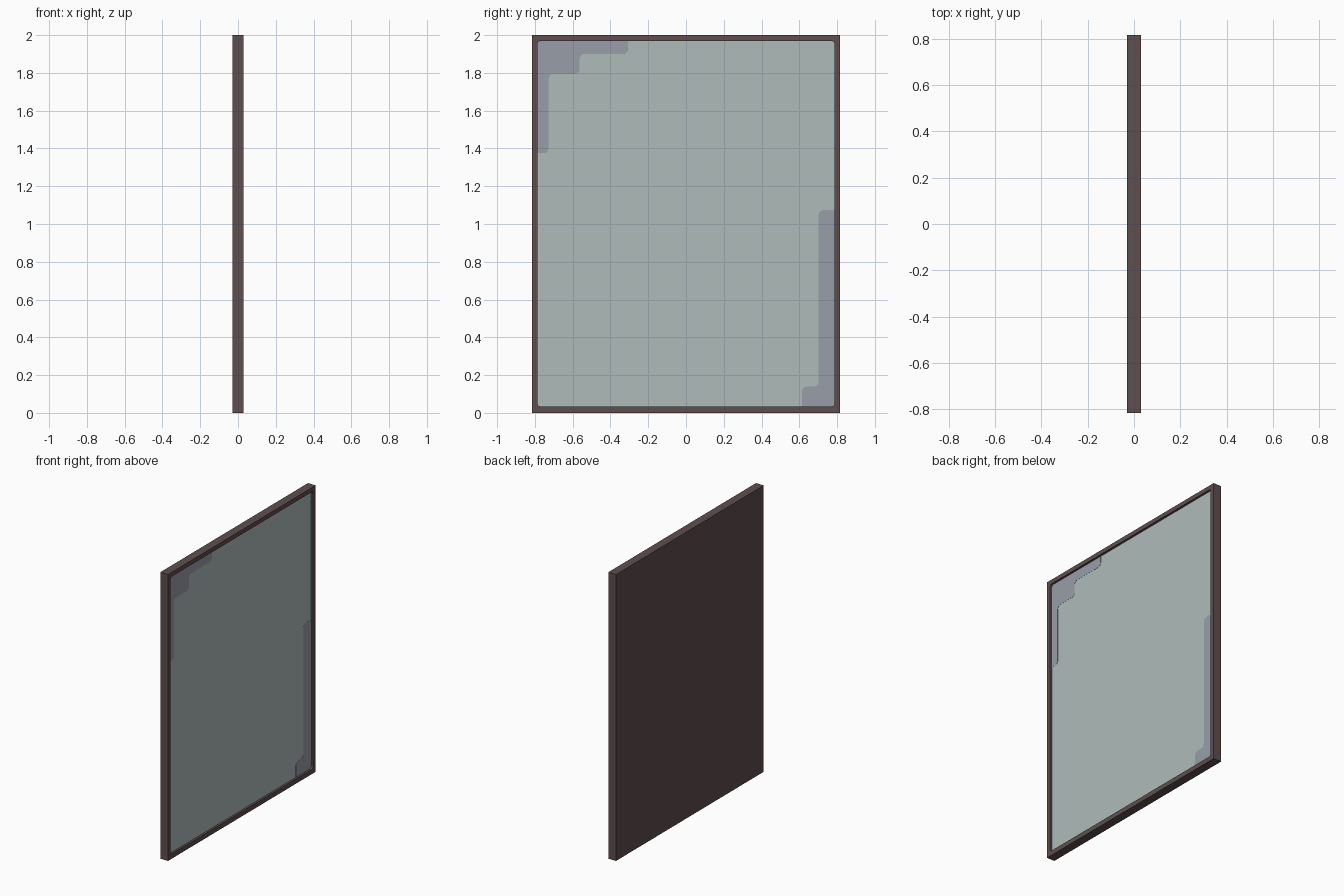
import bpy, bmesh, math
from mathutils import Vector

if "Cube" in bpy.data.objects:
    bpy.data.objects.remove(bpy.data.objects["Cube"])

W, H, D = 0.815, 2.0, 0.03        # half width, height, half depth
IW, Z0, Z1 = 0.786, 0.033, 1.97   # recess half width, bottom, top
GLASS_X = 0.016


def material(name, rgb):
    m = bpy.data.materials.new(name)
    lin = [((c / 255 + 0.055) / 1.055) ** 2.4 for c in rgb]
    m.diffuse_color = (*lin, 1)
    m.use_nodes = True
    m.node_tree.nodes["Principled BSDF"].inputs["Base Color"].default_value = m.diffuse_color
    return m


def rounded(corners, steps=5):
    """Right-angled outline of (y, z, radius) corners, turned into points."""
    pts = []
    n = len(corners)
    for i, (y, z, r) in enumerate(corners):
        p = Vector((y, z))
        if r == 0:
            pts.append(p)
            continue
        d1 = (Vector(corners[i - 1][:2]) - p).normalized()
        d2 = (Vector(corners[(i + 1) % n][:2]) - p).normalized()
        c = p + r * (d1 + d2)
        for k in range(steps + 1):
            t = math.pi / 2 * k / steps
            pts.append(c - r * (d2 * math.cos(t) + d1 * math.sin(t)))
    return pts


def plate(name, corners, x0, x1, mat):
    """Outline in the y-z plane, extruded from x0 to x1."""
    pts = rounded(corners)
    bm = bmesh.new()
    a = [bm.verts.new((x0, p.x, p.y)) for p in pts]
    b = [bm.verts.new((x1, p.x, p.y)) for p in pts]
    bm.faces.new(a)
    bm.faces.new(b)
    for i in range(len(pts)):
        j = (i + 1) % len(pts)
        bm.faces.new((a[i], a[j], b[j], b[i]))
    bmesh.ops.recalc_face_normals(bm, faces=bm.faces)
    me = bpy.data.meshes.new(name)
    bm.to_mesh(me)
    bm.free()
    me.materials.append(mat)
    ob = bpy.data.objects.new(name, me)
    bpy.context.collection.objects.link(ob)
    return ob


def rect(w, z0, z1, r):
    return [(-w, z0, r), (w, z0, r), (w, z1, r), (-w, z1, r)]


wood = material("dark brown", (94, 78, 78))
glass = material("pale grey green", (175, 188, 186))
stain = material("grey violet", (153, 157, 169))

# frame: solid slab with a shallow round-cornered recess on the +x side
frame = plate("frame", rect(W, 0, H, 0), -D, D, wood)
cutter = plate("recess_cutter", rect(IW, Z0, Z1, 0.018), GLASS_X - 0.004, D + 0.05, wood)
cutter.hide_render = True
cutter.hide_viewport = True
cut = frame.modifiers.new("recess", 'BOOLEAN')
cut.operation = 'DIFFERENCE'
cut.solver = 'EXACT'
cut.object = cutter

# mirror pane
plate("mirror_pane", rect(IW, Z0, Z1, 0.018), GLASS_X - 0.006, GLASS_X - 0.001, glass)

# stepped tarnish patches in two opposite corners
R = 0.025
plate("tarnish_upper", [(-IW, Z1, 0.018), (-IW, 1.375, 0), (-0.727, 1.375, R),
                        (-0.727, 1.795, R), (-0.563, 1.795, R), (-0.563, 1.90, R),
                        (-0.307, 1.90, R), (-0.307, Z1, 0)],
      GLASS_X - 0.003, GLASS_X, stain)
plate("tarnish_lower", [(IW, Z0, 0.018), (IW, 1.073, 0), (0.702, 1.073, R),
                        (0.702, 0.14, R), (0.615, 0.14, R), (0.615, Z0, 0)],
      GLASS_X - 0.003, GLASS_X, stain)
